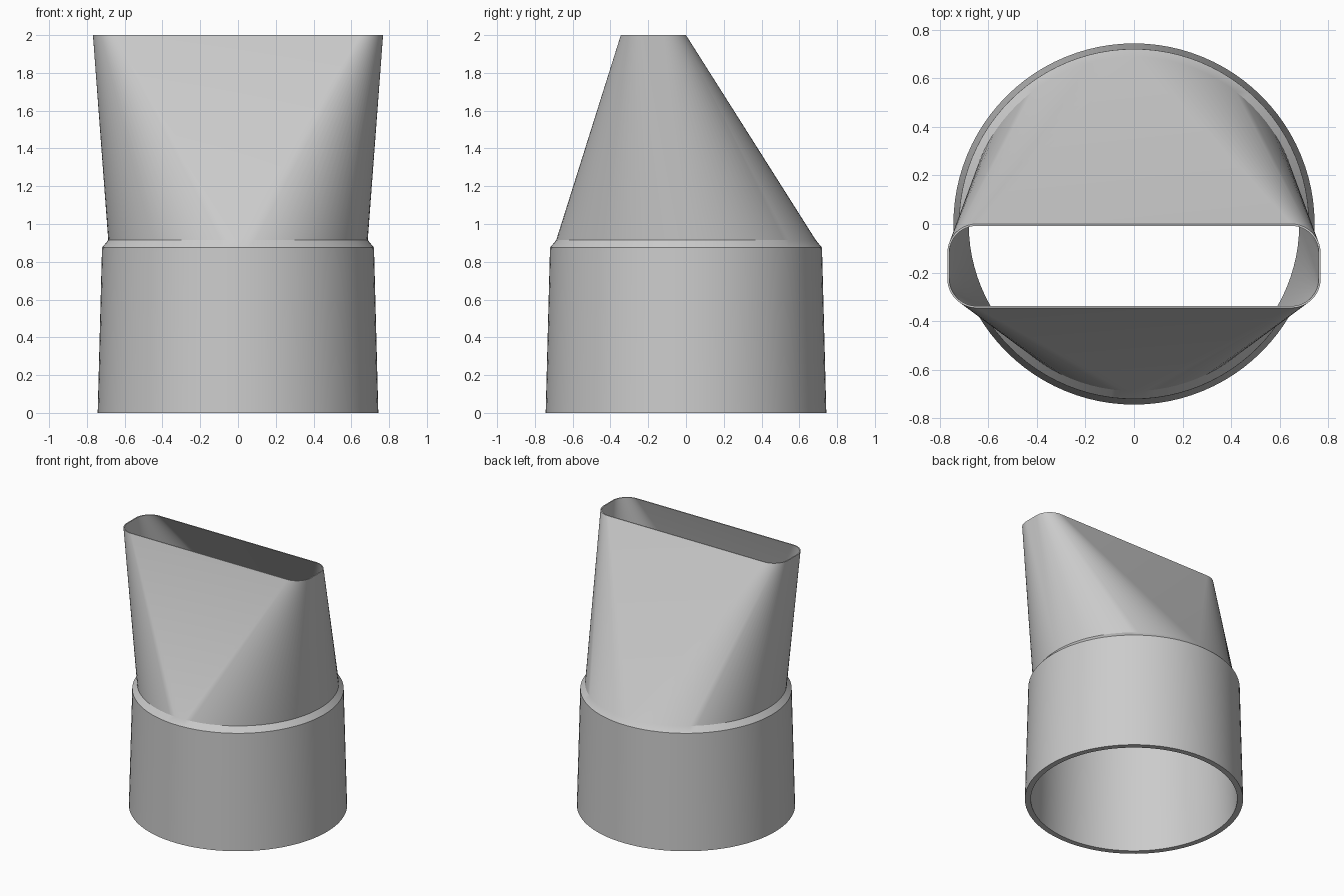
import bpy, bmesh
from math import sin, cos, pi, radians

cube = bpy.data.objects.get("Cube")
if cube:
    bpy.data.objects.remove(cube, do_unlink=True)

STEPS = 24  # segments per quarter turn


def ring(hx, y0, y1, r, z):
    """Rounded rectangle loop; a circle when the straight sides vanish."""
    pts = []
    for q in range(4):
        cx = (hx - r) * (1 if q in (0, 3) else -1)
        cy = y1 - r if q < 2 else y0 + r
        for i in range(STEPS + 1):
            a = (q + i / STEPS) * pi / 2
            pts.append((cx + r * cos(a), cy + r * sin(a), z))
    return pts


def circle(r, z):
    return ring(r, -r, r, r, z)


def mouth(wall):
    return ring(0.768 - wall, -0.345 + wall, -wall, 0.12 - wall, 2.0)


# Outside going up, then inside going back down
loops = [
    circle(0.743, 0), circle(0.72, 0.875), circle(0.687, 0.915), mouth(0),
    mouth(0.008), circle(0.68, 0.915), circle(0.703, 0),
]

bm = bmesh.new()
rings = [[bm.verts.new(p) for p in loop] for loop in loops]
for k, lower in enumerate(rings):
    upper = rings[(k + 1) % len(rings)]
    for i in range(len(lower)):
        j = (i + 1) % len(lower)
        bm.faces.new((lower[i], lower[j], upper[j], upper[i]))
# Merge the seams of the circles so the flat sides become triangles
bmesh.ops.remove_doubles(bm, verts=bm.verts, dist=0.0001)
bmesh.ops.recalc_face_normals(bm, faces=bm.faces)
mesh = bpy.data.meshes.new("nozzle_adapter")
bm.to_mesh(mesh)
bm.free()

# Plain grey plastic
grey = bpy.data.materials.new("grey_plastic")
grey.use_nodes = True
colour = (0.6, 0.6, 0.6, 1)
grey.diffuse_color = colour
grey.node_tree.nodes["Principled BSDF"].inputs["Base Color"].default_value = colour
mesh.materials.append(grey)

nozzle = bpy.data.objects.new("nozzle_adapter", mesh)
bpy.context.collection.objects.link(nozzle)
bpy.ops.object.select_all(action="DESELECT")
nozzle.select_set(True)
bpy.context.view_layer.objects.active = nozzle
bpy.ops.object.shade_smooth_by_angle(angle=radians(25))
